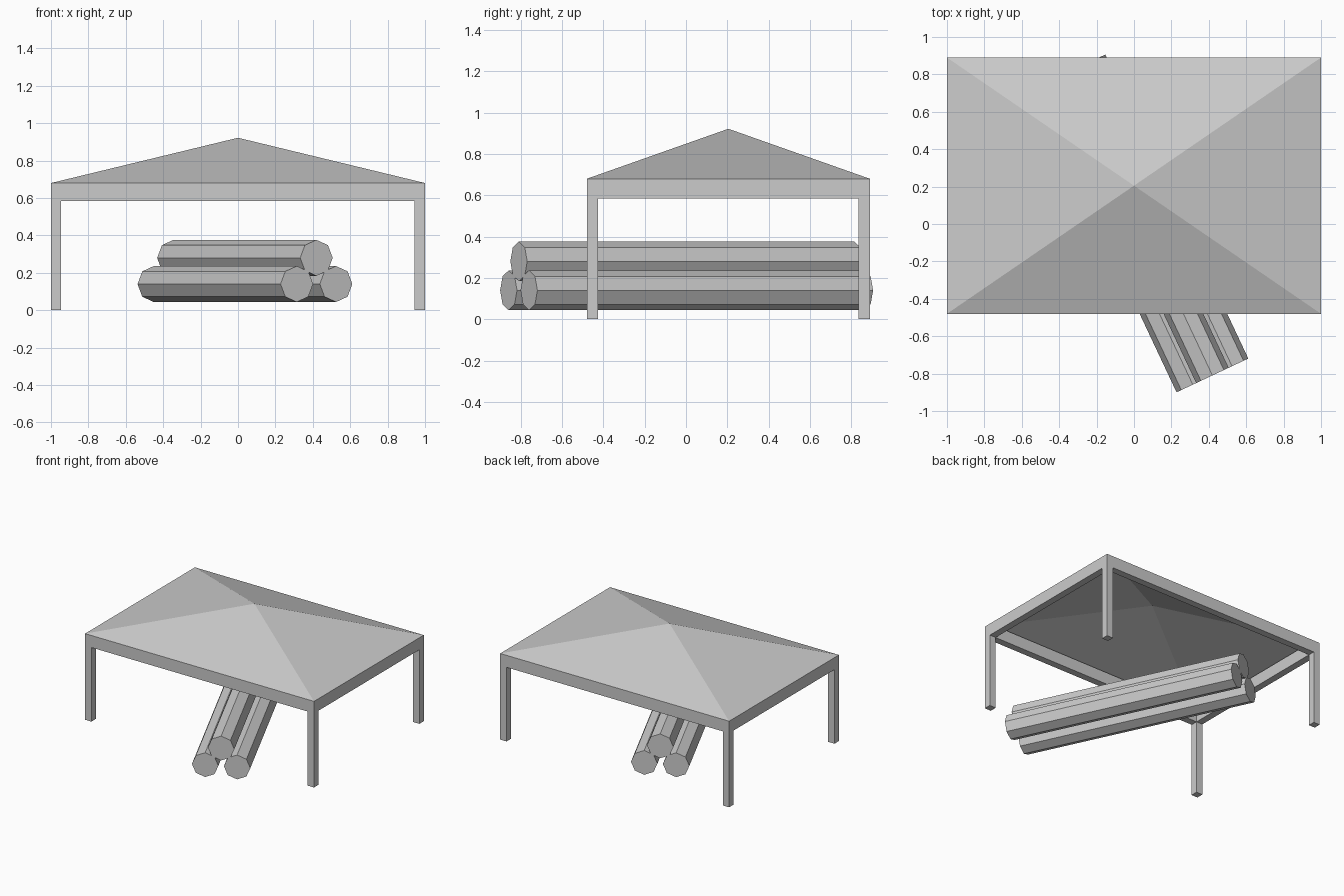
import bpy, bmesh
from math import radians, sin, cos
from mathutils import Matrix, Vector

if "Cube" in bpy.data.objects:
    bpy.data.objects.remove(bpy.data.objects["Cube"])

CY = 0.205            # canopy centre in y
HX, HY = 1.0, 0.685   # canopy half sizes
T = 0.055             # post and beam thickness
Z_POST, Z_EAVE, Z_TOP = 0.585, 0.68, 0.922


def finish(bm, name):
    mesh = bpy.data.meshes.new(name)
    bm.to_mesh(mesh)
    bm.free()
    obj = bpy.data.objects.new(name, mesh)
    bpy.context.collection.objects.link(obj)
    return obj


def box(name, center, size):
    bm = bmesh.new()
    bmesh.ops.create_cube(bm, size=1, matrix=Matrix.Translation(center) @ Matrix.Diagonal((*size, 1)))
    return finish(bm, name)


# Posts at the four corners
for sx, side in ((-1, "left"), (1, "right")):
    for sy, end in ((-1, "front"), (1, "back")):
        box(f"{end}_{side}_post",
            (sx * (HX - T / 2), CY + sy * (HY - T / 2), Z_POST / 2), (T, T, Z_POST))

# Beams forming a ring on the posts
zc, h = (Z_POST + Z_EAVE) / 2, Z_EAVE - Z_POST
for s, end, side in ((-1, "front", "left"), (1, "back", "right")):
    box(f"{end}_beam", (0, CY + s * (HY - T / 2), zc), (2 * HX, T, h))
    box(f"{side}_beam", (s * (HX - T / 2), CY, zc), (T, 2 * (HY - T), h))

# Canopy roof: open pyramid
bm = bmesh.new()
apex = bm.verts.new((0, CY, Z_TOP))
rim = [bm.verts.new((sx * HX, CY + sy * HY, Z_EAVE))
       for sx, sy in ((-1, -1), (1, -1), (1, 1), (-1, 1))]
for i in range(4):
    bm.faces.new((rim[i], rim[(i + 1) % 4], apex))
finish(bm, "canopy_roof")

# Stack of three octagonal logs, turned under the canopy
A = radians(25.2)
LENGTH, R, GAP = 1.796, 0.096, 0.116
across = Vector((cos(A), sin(A), 0))
middle = Vector((0.037, 0.003, 0))
for name, offset, z in (("lower_left_log", -GAP, 0.14),
                        ("lower_right_log", GAP, 0.14),
                        ("upper_log", 0, 0.28)):
    bm = bmesh.new()
    bmesh.ops.create_cone(bm, cap_ends=True, segments=8, radius1=R, radius2=R, depth=LENGTH)
    place = (Matrix.Translation(middle + across * offset + Vector((0, 0, z)))
             @ Matrix.Rotation(A, 4, 'Z') @ Matrix.Rotation(radians(90), 4, 'X'))
    bmesh.ops.transform(bm, matrix=place, verts=bm.verts)
    finish(bm, name)
